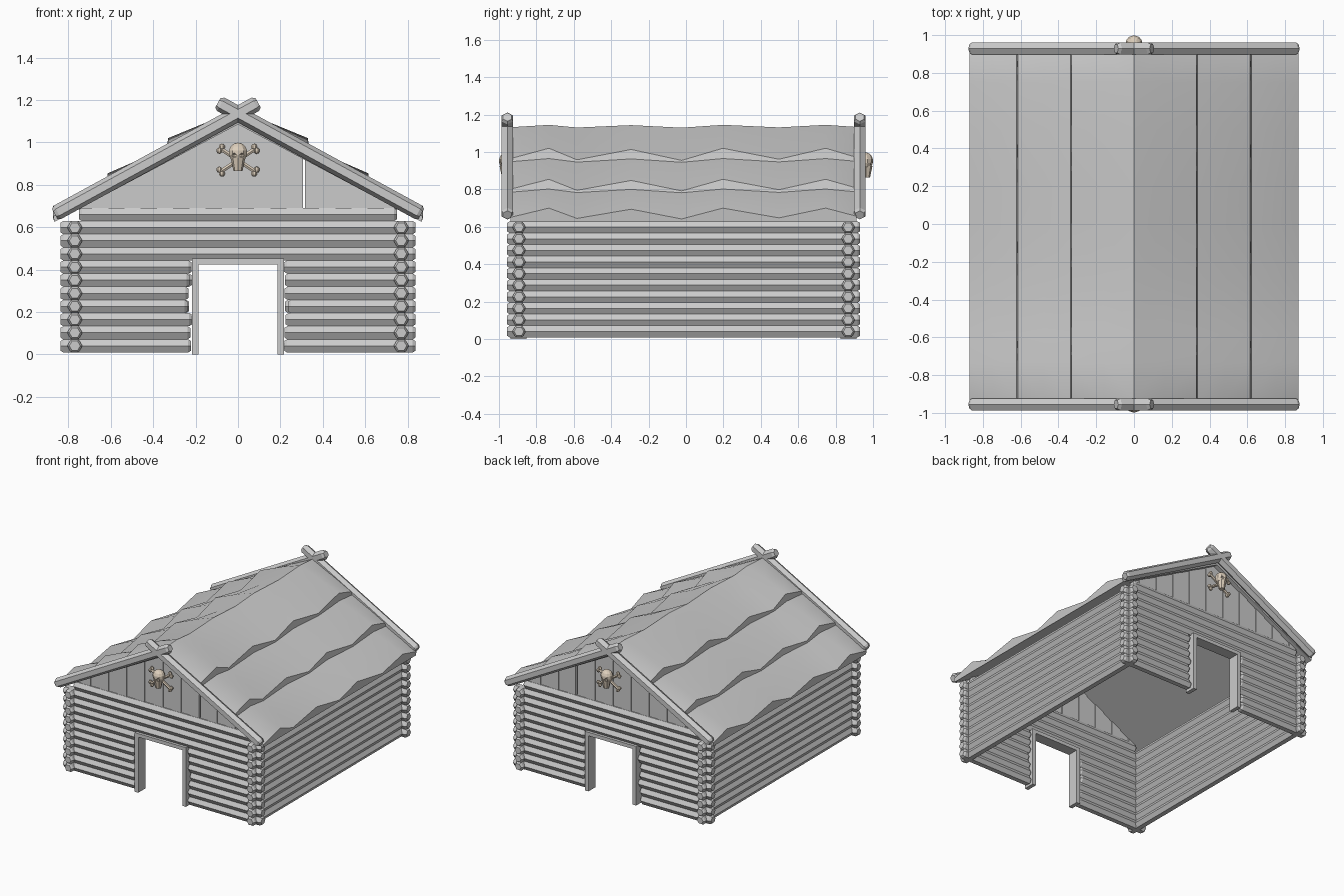
import bpy, bmesh, math, random
from mathutils import Vector, Matrix

if "Cube" in bpy.data.objects:
    bpy.data.objects.remove(bpy.data.objects["Cube"])

random.seed(4)
SHIFT = Matrix.Translation((0, -0.013, 0))
BACK = Matrix.Rotation(math.pi, 4, 'Z')
bone_mat = bpy.data.materials.new("bone")
bone_mat.diffuse_color = (0.72, 0.62, 0.5, 1)
bone_mat.use_nodes = True
bone_mat.node_tree.nodes["Principled BSDF"].inputs["Base Color"].default_value = bone_mat.diffuse_color


def finish(bm, name, mat=None, matrix=None):
    bmesh.ops.recalc_face_normals(bm, faces=bm.faces[:])
    if matrix is not None:
        bmesh.ops.transform(bm, matrix=matrix, verts=bm.verts[:])
    bm.transform(SHIFT)
    me = bpy.data.meshes.new(name)
    bm.to_mesh(me)
    bm.free()
    ob = bpy.data.objects.new(name, me)
    bpy.context.collection.objects.link(ob)
    if mat:
        me.materials.append(mat)
    return ob


def log(bm, a, b, r=0.036, up=(0, 0, 1), tip=0.014):
    """Six-sided log from a to b with bevelled ends."""
    a, b = Vector(a), Vector(b)
    d = (b - a).normalized()
    s = d.cross(Vector(up)).normalized()
    u = s.cross(d)
    rings = []
    for c, k in ((a, .72), (a + d * tip, 1), (b - d * tip, 1), (b, .72)):
        rings.append([bm.verts.new(c + r * k * (s * math.cos(t) + u * math.sin(t)))
                      for t in [math.radians(60 * i) for i in range(6)]])
    for p, q in zip(rings, rings[1:]):
        for i in range(6):
            j = (i + 1) % 6
            bm.faces.new((p[i], p[j], q[j], q[i]))
    bm.faces.new(rings[0])
    bm.faces.new(rings[-1])


def box(bm, lo, hi):
    c = [(l + h) / 2 for l, h in zip(lo, hi)]
    s = [h - l for l, h in zip(lo, hi)]
    bmesh.ops.create_cube(bm, size=1, matrix=Matrix.Translation(c) @ Matrix.Diagonal((*s, 1)))


def ball(bm, c, s, seg=10, rings=7):
    bmesh.ops.create_uvsphere(bm, u_segments=seg, v_segments=rings, radius=1,
                              matrix=Matrix.Translation(c) @ Matrix.Diagonal((*s, 1)))


def log_z(i):
    return 0.04 + 0.062 * i


# Long side walls
for name, x in (("left_wall", -0.77), ("right_wall", 0.77)):
    bm = bmesh.new()
    for i in range(10):
        log(bm, (x, -0.944, log_z(i)), (x, 0.944, log_z(i)))
    finish(bm, name)

# Everything on the two end walls
for end, rot, skull_y in (("front", Matrix(), -0.944), ("back", BACK, -0.970)):
    sx = 1 if end == "front" else -1

    # Log wall with doorway
    bm = bmesh.new()
    for i in range(11):
        z = log_z(i)
        if i < 7:
            for s in (-1, 1):
                log(bm, (s * random.uniform(.215, .24), -0.88, z), (s * 0.838, -0.88, z))
        else:
            w = 0.838 if i < 10 else 0.75
            log(bm, (-w, -0.88, z), (w, -0.88, z))
    finish(bm, end + "_wall", matrix=rot)

    # Door frame
    bm = bmesh.new()
    for s in (-1, 1):
        a, b = sorted((s * 0.187, s * 0.217))
        box(bm, (a, -0.925, 0), (b, -0.84, 0.43))
    box(bm, (-0.217, -0.925, 0.425), (0.217, -0.84, 0.452))
    finish(bm, end + "_door_frame", matrix=rot)

    # Gable planks, cut to the roof slope
    bm = bmesh.new()
    step = 0.0765
    for i in range(-10, 10):
        x0, x1 = i * step, (i + 1) * step
        if (i if sx > 0 else -i - 1) == 4:
            if sx > 0:
                x0 += 0.009
            else:
                x1 -= 0.009
        y = -0.89 - 0.006 * (i % 2)
        pts = [(x0, 0.683), (x1, 0.683), (x1, max(.69, 1.105 - .546 * abs(x1))),
               (x0, max(.69, 1.105 - .546 * abs(x0)))]
        f = bm.faces.new([bm.verts.new((px, y, pz)) for px, pz in pts])
        ext = bmesh.ops.extrude_face_region(bm, geom=[f])
        bmesh.ops.translate(bm, vec=(0, 0.025, 0),
                            verts=[v for v in ext["geom"] if isinstance(v, bmesh.types.BMVert)])
    finish(bm, end + "_gable", matrix=rot)

    # Crossed barge beams
    bm = bmesh.new()
    for s in (-1, 1):
        log(bm, (s * 0.865, -0.942, 0.663), (-s * 0.095, -0.942, 1.187),
            r=0.036, up=(0, 1, 0), tip=0.016)
    finish(bm, end + "_barge_beams", matrix=rot)

    # Crossed bones with knobbed ends
    bm = bmesh.new()
    by = skull_y + 0.025
    for s in (-1, 1):
        a, b = Vector((-s * .082, by, .862)), Vector((s * .082, by, .97))
        log(bm, a, b, r=0.011, tip=0.004)
        d = (b - a).normalized()
        n = Vector((-d.z, 0, d.x))
        for p in (a, b):
            for k in (-1, 1):
                ball(bm, p + n * k * 0.011, (.015, .014, .015), 7, 5)
    finish(bm, end + "_crossbones", bone_mat, rot)

    # Skull: cranium, cheeks and tapered jaw
    bm = bmesh.new()
    ball(bm, (0, skull_y, .952), (.046, .043, .047))
    skull = finish(bm, end + "_skull", bone_mat, rot)
    bm = bmesh.new()
    bmesh.ops.create_cone(bm, cap_ends=True, segments=8, radius1=.021, radius2=.034, depth=.062,
                          matrix=Matrix.Translation((0, skull_y - .006, .895)))
    finish(bm, end + "_jaw", bone_mat, rot)

    # Eye sockets carved from the skull
    bm = bmesh.new()
    for s in (-1, 1):
        ball(bm, (s * .019, skull_y - .043, .938), (.013, .018, .013), 7, 5)
    cutter = finish(bm, "eye_cutter", matrix=rot)
    cutter.hide_render = True
    mod = skull.modifiers.new("eyes", 'BOOLEAN')
    mod.operation, mod.object, mod.solver = 'DIFFERENCE', cutter, 'EXACT'
    bpy.context.view_layer.objects.active = skull
    bpy.ops.object.modifier_apply(modifier="eyes")
    bpy.data.objects.remove(cutter)

# Sagging roof: three overlapping rows per side, bulging between the sags
wave = [(-.925, .15), (-.72, 1), (-.57, .05), (-.28, .9), (-.01, 0), (.21, 1),
        (.51, .1), (.76, 1), (.925, .25)]
# x, height at a sag, extra height at a bulge
profile = [(0, 1.13, .015), (.16, 1.045, .045), (.33, .955, .065), (.336, .945, .02),
           (.48, .868, .045), (.615, .792, .062), (.621, .782, .02), (.75, .712, .045),
           (.872, .642, .058), (.866, .625, 0), (0, 1.085, 0)]
for name, s in (("left_roof", -1), ("right_roof", 1)):
    bm = bmesh.new()
    rows = [[bm.verts.new((s * x, y, z + lift * w)) for x, z, lift in profile] for y, w in wave]
    n = len(profile)
    for p, q in zip(rows, rows[1:]):
        for i in range(n):
            j = (i + 1) % n
            bm.faces.new((p[i], p[j], q[j], q[i]))
    bm.faces.new(rows[0])
    bm.faces.new(rows[-1])
    roof = finish(bm, name)
    bpy.ops.object.select_all(action='DESELECT')
    roof.select_set(True)
    bpy.context.view_layer.objects.active = roof
    bpy.ops.object.shade_smooth_by_angle(angle=math.radians(30))
